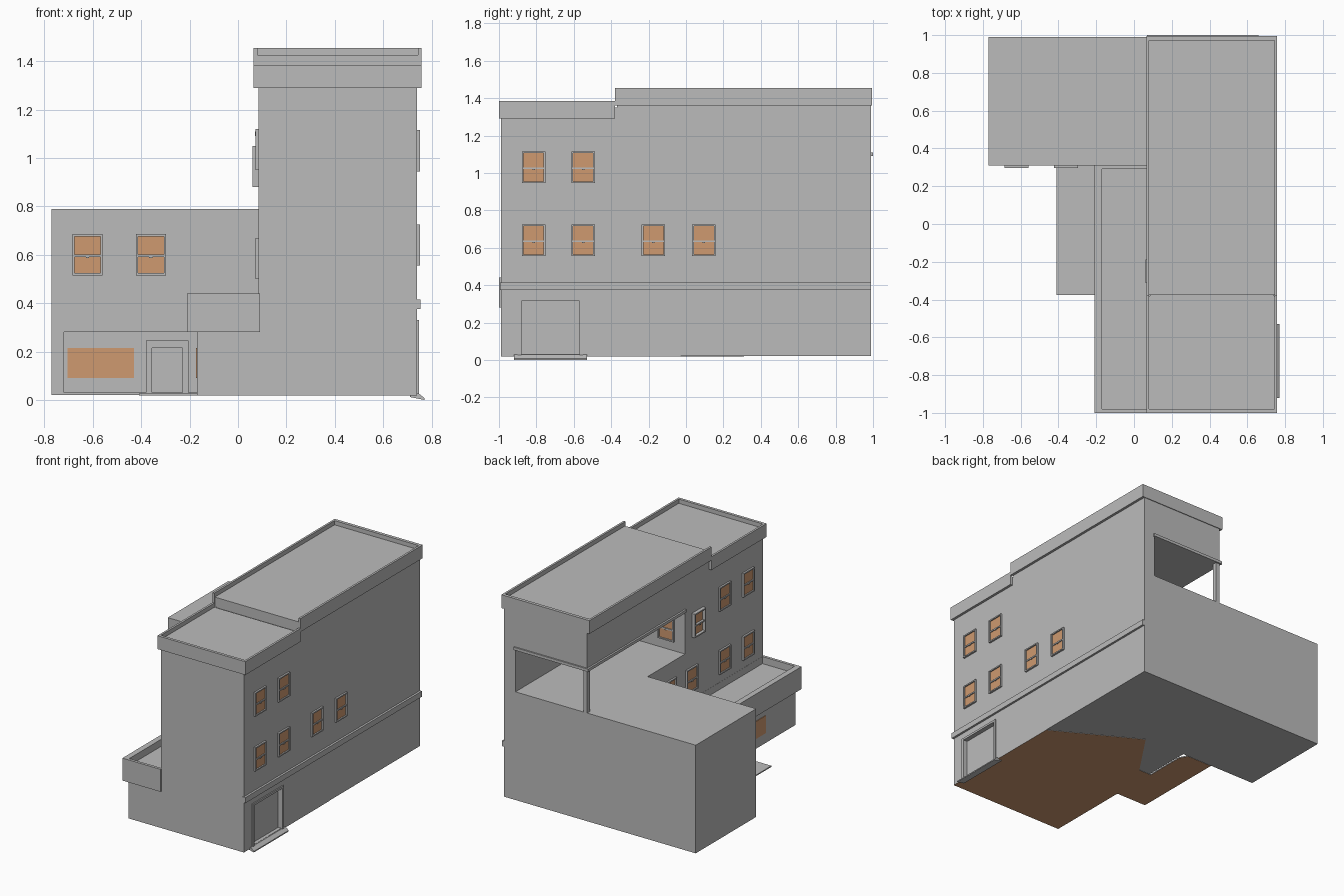
import bpy, bmesh
from math import radians
from mathutils import Matrix, Vector

old = bpy.data.objects.get("Cube")
if old:
    bpy.data.objects.remove(old, do_unlink=True)


def material(name, rgb):
    m = bpy.data.materials.new(name)
    m.use_nodes = True
    m.diffuse_color = (*rgb, 1)
    m.node_tree.nodes["Principled BSDF"].inputs["Base Color"].default_value = (*rgb, 1)
    return m


GREY = material("wall grey", (0.5, 0.5, 0.5))
TAN = material("tan glass", (0.62, 0.32, 0.16))


def finish(name, bm, mats=(GREY,)):
    bmesh.ops.recalc_face_normals(bm, faces=bm.faces)
    me = bpy.data.meshes.new(name)
    bm.to_mesh(me)
    bm.free()
    for m in mats:
        me.materials.append(m)
    ob = bpy.data.objects.new(name, me)
    bpy.context.collection.objects.link(ob)
    return ob


def add_box(bm, x, y, z, mat=0):
    """Add a box given by (min, max) ranges."""
    size = Vector((x[1] - x[0], y[1] - y[0], z[1] - z[0]))
    mid = Vector((sum(x), sum(y), sum(z))) / 2
    made = bmesh.ops.create_cube(bm, size=1, matrix=Matrix.Translation(mid) @ Matrix.Diagonal((*size, 1)))
    for f in {f for v in made["verts"] for f in v.link_faces}:
        f.material_index = mat


def box(name, x, y, z, mat=GREY):
    bm = bmesh.new()
    add_box(bm, x, y, z)
    return finish(name, bm, (mat,))


def prism(name, points, axis, lo, hi, mats=(GREY,)):
    """Extrude an outline along x, y or z; the outline uses the other two axes in order."""
    bm = bmesh.new()
    vs = []
    for p in points:
        c = list(p)
        c.insert(axis, lo)
        vs.append(bm.verts.new(c))
    face = bm.faces.new(vs)
    ext = bmesh.ops.extrude_face_region(bm, geom=[face])
    move = Vector((0, 0, 0))
    move[axis] = hi - lo
    bmesh.ops.translate(bm, vec=move, verts=[g for g in ext["geom"] if isinstance(g, bmesh.types.BMVert)])
    return finish(name, bm, mats)


def cut(ob, cutter):
    cutter.hide_render = True
    cutter.hide_set(True)
    mod = ob.modifiers.new("cut", "BOOLEAN")
    mod.object = cutter
    mod.solver = "EXACT"
    bpy.context.view_layer.objects.active = ob
    bpy.ops.object.modifier_apply(modifier=mod.name)
    bpy.data.objects.remove(cutter, do_unlink=True)


FACING = {"front": 0, "left": 90, "back": 180, "right": -90}


def window(name, facing, centre, depth=0.013, w=0.125, h=0.17):
    """Double-hung window: frame, meeting rail, latch and tan panes."""
    bm = bmesh.new()
    a, b, t = w / 2, h / 2, 0.009
    for s in (-1, 1):
        add_box(bm, sorted((s * a, s * (a - t))), (-depth, 0.01), (-b, b))
        add_box(bm, (-a, a), (-depth, 0.01), sorted((s * b, s * (b - t))))
    add_box(bm, (-a, a), (-depth * 0.8, 0.01), (-0.01, 0.0))
    add_box(bm, (-0.007, 0.007), (-depth, 0), (-0.014, -0.004))
    add_box(bm, (-a + t, a - t), (-0.004, 0.005), (-b + t, b - t), 1)
    bm.transform(Matrix.Translation(centre) @ Matrix.Rotation(radians(FACING[facing]), 4, "Z"))
    return finish(name, bm, (GREY, TAN))


# Tall block with covered roof terrace at the back
tower = prism("tower_walls", [(-0.99, 0.02), (0.99, 0.02), (0.99, 1.42), (-0.37, 1.42),
                              (-0.37, 1.35), (-0.99, 1.35)], 0, 0.085, 0.74)
cut(tower, box("terrace_cutter", (0, 0.65), (-0.11, 1.1), (0.79, 1.09)))
box("terrace_post", (0.085, 0.115), (0.96, 0.99), (0.79, 1.09))
box("terrace_trim_back", (0.07, 0.66), (0.985, 1.0), (1.09, 1.11))
box("terrace_trim_side", (0.072, 0.09), (-0.11, 1.0), (1.09, 1.11))

# Stepped parapet with sunken roofs
cap = prism("tower_parapet", [(-1, 1.29), (-0.38, 1.29), (-0.38, 1.36), (0.995, 1.36),
                              (0.995, 1.455), (-0.38, 1.455), (-0.38, 1.385), (-1, 1.385)], 0, 0.065, 0.758)
cut(cap, prism("roof_cutter", [(-0.98, 1.355), (-0.375, 1.355), (-0.375, 1.425), (0.972, 1.425),
                               (0.972, 1.6), (-0.98, 1.6)], 0, 0.08, 0.743))

# String course along the side
box("string_course", (0.73, 0.755), (-0.995, 0.99), (0.375, 0.415))

# Rear wing with recessed shopfront
wing = box("rear_wing", (-0.77, 0.085), (0.31, 0.99), (0.02, 0.79))
cut(wing, box("shopfront_cutter", (-0.72, -0.17), (0.2, 0.33), (0.03, 0.28)))
box("shopfront_glass", (-0.705, -0.43), (0.324, 0.335), (0.09, 0.215), TAN)
for x in ((-0.38, -0.355), (-0.23, -0.205)):
    box("shop_door_jamb", x, (0.315, 0.335), (0.03, 0.245))
box("shop_door_head", (-0.355, -0.23), (0.315, 0.335), (0.215, 0.245))

# Low front wing with parapet
box("low_wing", (-0.17, 0.09), (-0.99, 0.31), (0.02, 0.29))
low_cap = box("low_wing_parapet", (-0.21, 0.09), (-1, 0.31), (0.28, 0.44))
cut(low_cap, box("low_roof_cutter", (-0.17, 0.084), (-0.98, 0.29), (0.39, 0.6)))
box("low_wing_glass", (-0.174, -0.16), (-0.65, -0.375), (0.09, 0.215), TAN)

# Base slab, tan underneath, with a paved strip by the shop
base = prism("base_slab", [(-0.17, -0.99), (0.74, -0.99), (0.74, -0.03), (0.15, 0.3), (-0.08, -0.04),
                           (-0.18, -0.04), (-0.18, 0.25), (-0.21, 0.31), (-0.41, 0.31),
                           (-0.41, -0.375), (-0.17, -0.375)], 2, 0.018, 0.026, (GREY, TAN))
for f in base.data.polygons:
    f.material_index = 1 if f.normal.z < -0.5 else 0

# Side door: recess, frame and sloped step
cut(tower, box("door_cutter", (0.715, 0.8), (-0.88, -0.57), (0.03, 0.315)))
for y in ((-0.9, -0.88), (-0.57, -0.55)):
    box("side_door_jamb", (0.72, 0.748), y, (0.025, 0.33))
box("side_door_head", (0.72, 0.748), (-0.9, -0.55), (0.315, 0.33))
prism("door_step", [(0.71, 0.012), (0.77, 0.0), (0.77, 0.008), (0.745, 0.028), (0.71, 0.03)], 1, -0.92, -0.53)

# Windows
for y in (-0.815, -0.55):
    window("side_window_upper", "left", (0.74, y, 1.03))
    window("court_window_upper", "right", (0.085, y, 1.035))
for y in (-0.815, -0.55, -0.175, 0.095):
    window("side_window_lower", "left", (0.74, y, 0.64))
for y in (-0.815, -0.55, -0.18, 0.06):
    window("court_window_lower", "right", (0.085, y, 0.585))
window("court_window_landing", "right", (0.085, -0.25, 0.965), 0.025)
window("terrace_window", "back", (0.23, -0.11, 0.94))
for x in (-0.622, -0.36):
    window("wing_window", "front", (x, 0.31, 0.6))
